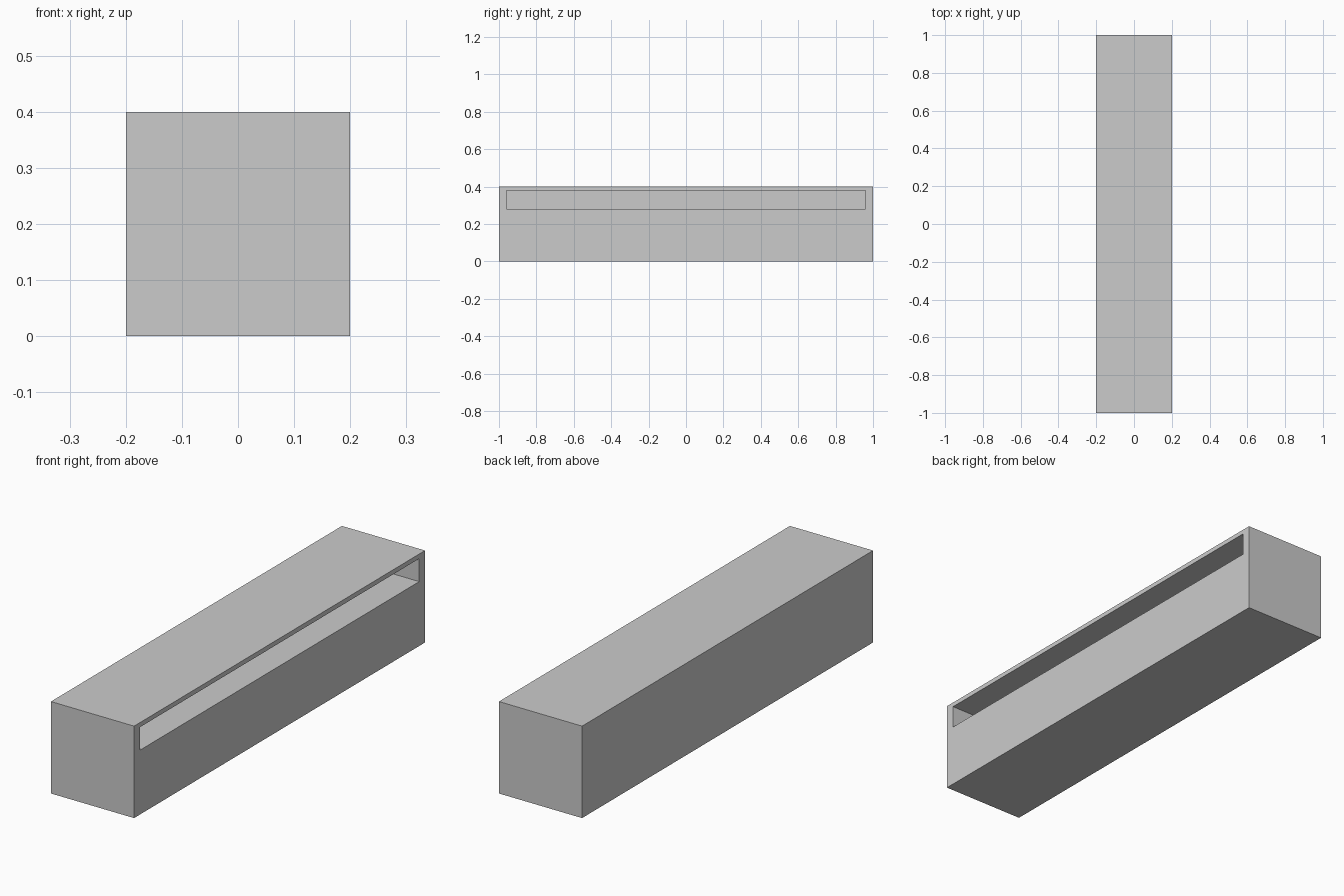
import bpy

if "Cube" in bpy.data.objects:
    bpy.data.objects.remove(bpy.data.objects["Cube"])


def box(name, lo, hi):
    """Axis-aligned box between two corners."""
    centre = [(a + b) / 2 for a, b in zip(lo, hi)]
    bpy.ops.mesh.primitive_cube_add(size=1, location=centre)
    obj = bpy.context.object
    obj.name = name
    obj.scale = [b - a for a, b in zip(lo, hi)]
    bpy.ops.object.transform_apply(location=True, rotation=False, scale=True)
    return obj


# Solid counter body
counter = box("counter_body", (-0.2, -1, 0), (0.2, 1, 0.4))

# Long shelf recess, open on the right side only
recess = box("shelf_recess_cutter", (-0.16, -0.96, 0.28), (0.25, 0.96, 0.38))
recess.hide_render = True

cut = counter.modifiers.new("shelf_recess", 'BOOLEAN')
cut.operation = 'DIFFERENCE'
cut.solver = 'EXACT'
cut.object = recess

# Bake the cut and drop the helper
bpy.context.view_layer.objects.active = counter
bpy.ops.object.modifier_apply(modifier=cut.name)
bpy.data.objects.remove(recess, do_unlink=True)
